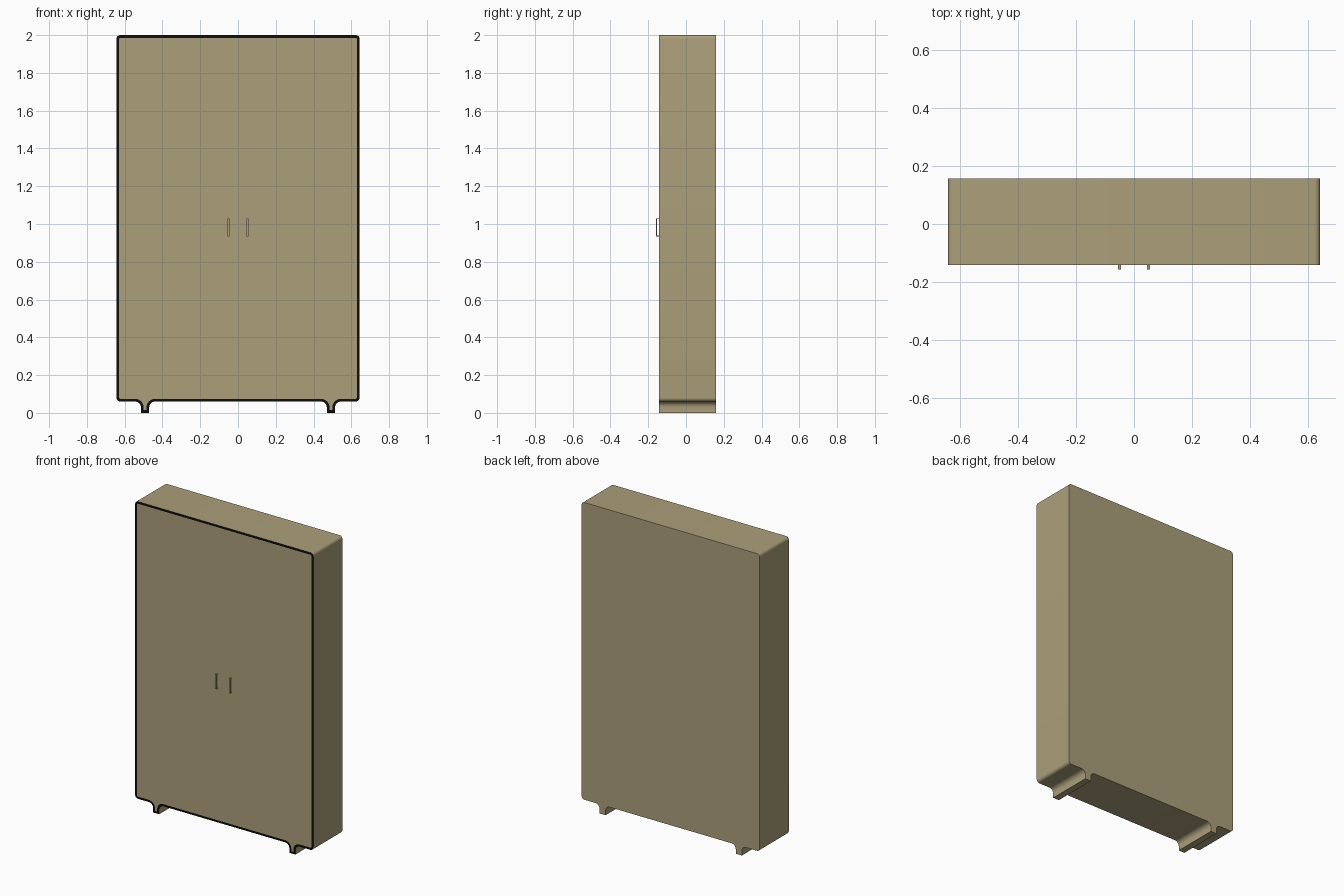
import bpy, bmesh
from math import sin, cos, pi, radians

cube = bpy.data.objects.get("Cube")
if cube:
    bpy.data.objects.remove(cube, do_unlink=True)


def material(name, rgb):
    mat = bpy.data.materials.new(name)
    mat.use_nodes = True
    mat.diffuse_color = (*rgb, 1)
    mat.node_tree.nodes["Principled BSDF"].inputs["Base Color"].default_value = (*rgb, 1)
    return mat


TAN = material("tan board", (0.41, 0.35, 0.195))
BLACK = material("black edging", (0.004, 0.004, 0.004))

HALF_W, TOP, BASE = 0.643, 2.0, 0.06
FRONT, BACK = -0.142, 0.158
FOOT_X, FOOT_HALF = 0.492, 0.022
CORNER, FILLET, EDGING = 0.02, 0.03, 0.014


def arc(cx, cz, r, start, end, steps=6):
    angles = [radians(start + (end - start) * i / steps) for i in range(steps + 1)]
    return [(cx + r * cos(a), cz + r * sin(a)) for a in angles]


def prism(name, points, axis_map, depth, mats):
    """Extrude a flat outline; returns the object and its bmesh."""
    bm = bmesh.new()
    face = bm.faces.new([bm.verts.new(axis_map(p)) for p in points])
    ext = bmesh.ops.extrude_face_region(bm, geom=[face])
    verts = [g for g in ext["geom"] if isinstance(g, bmesh.types.BMVert)]
    bmesh.ops.translate(bm, verts=verts, vec=depth)
    bmesh.ops.recalc_face_normals(bm, faces=bm.faces)
    mesh = bpy.data.meshes.new(name)
    obj = bpy.data.objects.new(name, mesh)
    bpy.context.collection.objects.link(obj)
    for m in mats:
        mesh.materials.append(m)
    return obj, bm


def finish(obj, bm, smooth=False):
    bm.to_mesh(obj.data)
    bm.free()
    if smooth:
        bpy.ops.object.select_all(action='DESELECT')
        obj.select_set(True)
        bpy.context.view_layer.objects.active = obj
        bpy.ops.object.shade_smooth_by_angle(angle=radians(30))


# Right half of the cabinet outline, from bottom centre up to top centre
inner, outer = FOOT_X - FOOT_HALF, FOOT_X + FOOT_HALF
half = arc(inner - FILLET, BASE - FILLET, FILLET, 90, 0)
half += [(inner, 0), (outer, 0)]
half += arc(outer + FILLET, BASE - FILLET, FILLET, 180, 90)
half += arc(HALF_W - CORNER, BASE + CORNER, CORNER, -90, 0)
half += arc(HALF_W - CORNER, TOP - CORNER, CORNER, 0, 90)
outline = half + [(-x, z) for x, z in reversed(half)]

# Cabinet body with runner feet, and black edging inset on the front
body, bm = prism("cabinet_body", outline, lambda p: (p[0], FRONT, p[1]),
                 (0, BACK - FRONT, 0), [TAN, BLACK])
front = [f for f in bm.faces if f.normal.y < -0.99]
rim = bmesh.ops.inset_region(bm, faces=front, thickness=EDGING, use_even_offset=True)
for f in rim["faces"]:
    f.material_index = 1
finish(body, bm, smooth=True)

# Bracket handles: a C-shaped strip seen from the side
Z0, Z1, REACH, T, W = 0.935, 1.03, -0.158, 0.004, 0.011
bracket = [(FRONT, Z0), (REACH, Z0), (REACH, Z1), (FRONT, Z1),
           (FRONT, Z1 - T), (REACH + T, Z1 - T), (REACH + T, Z0 + T), (FRONT, Z0 + T)]
for side, x in (("left", 0.05), ("right", -0.05)):
    handle, bm = prism(side + "_handle", bracket,
                       lambda p: (x - W / 2, p[0], p[1]), (W, 0, 0), [TAN])
    finish(handle, bm)
